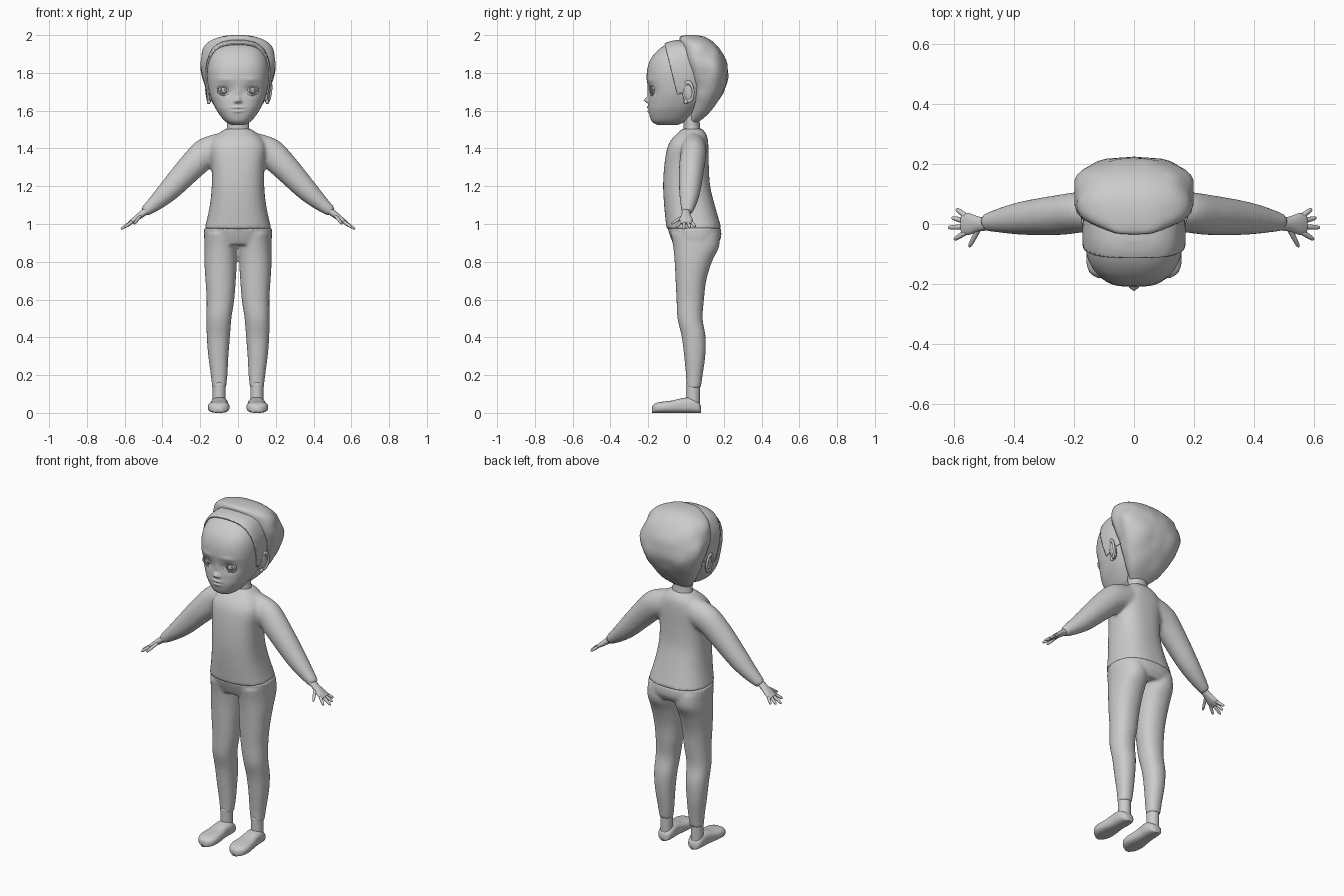
import bpy, bmesh, math
from mathutils import Vector, Matrix, noise

if "Cube" in bpy.data.objects:
    bpy.data.objects.remove(bpy.data.objects["Cube"])


def slab(z, xh, yf, yb, cx=0):
    """Horizontal cross-section: half width, front y, back y."""
    return Vector((cx, (yf + yb) / 2, z)), Vector((xh, 0, 0)), Vector((0, (yb - yf) / 2, 0))


def path(pts, s=1):
    """Cross-sections square to a path of (x, y, z, thickness, depth)."""
    P = [Vector((s * p[0], p[1], p[2])) for p in pts]
    out = []
    for i, p in enumerate(pts):
        t = (P[min(i + 1, len(P) - 1)] - P[max(i - 1, 0)]).normalized()
        u = t.cross(Vector((0, 1, 0))).normalized()
        out.append((P[i], u * p[3], u.cross(t) * p[4]))
    return out


def catmull(a, b, c, d, t):
    return 0.5 * (2 * b + (c - a) * t + (2 * a - 5 * b + 4 * c - d) * t * t
                  + (3 * b - a - 3 * c + d) * t ** 3)


def loft(bm, rings, seg=32, sub=4, n=2.0):
    """Skin smooth super-elliptical rings into a capped tube."""
    m, full = len(rings) - 1, []
    for i in range(m):
        q = [rings[max(0, min(m, i + k))] for k in (-1, 0, 1, 2)]
        for j in range(sub):
            full.append([catmull(*(r[k] for r in q), j / sub) for k in range(3)])
    full.append(rings[-1])
    rows = []
    for c, u, v in full:
        row = []
        for k in range(seg):
            a = 2 * math.pi * k / seg
            x, y = math.cos(a), math.sin(a)
            r = (abs(x) ** n + abs(y) ** n) ** (-1 / n)
            row.append(bm.verts.new(c + u * (x * r) + v * (y * r)))
        rows.append(row)
    for a, b in zip(rows, rows[1:]):
        for k in range(seg):
            bm.faces.new((a[k], a[(k + 1) % seg], b[(k + 1) % seg], b[k]))
    bm.faces.new(rows[0])
    bm.faces.new(rows[-1])


def finish(name, bm, voxel=0):
    bmesh.ops.recalc_face_normals(bm, faces=bm.faces)
    me = bpy.data.meshes.new(name)
    bm.to_mesh(me)
    bm.free()
    me.polygons.foreach_set("use_smooth", [True] * len(me.polygons))
    ob = bpy.data.objects.new(name, me)
    bpy.context.collection.objects.link(ob)
    if voxel:  # melt overlapping volumes into one smooth skin
        r = ob.modifiers.new("Blend", 'REMESH')
        r.mode, r.voxel_size, r.use_smooth_shade = 'VOXEL', voxel, True
        s = ob.modifiers.new("Soften", 'SMOOTH')
        s.factor, s.iterations = 0.5, 5
    return ob


def ball(name, loc, size, rot=(0, 0, 0)):
    bpy.ops.mesh.primitive_uv_sphere_add(segments=24, ring_count=14, radius=1, location=loc, rotation=rot)
    ob = bpy.context.object
    ob.name, ob.scale = name, size
    bpy.ops.object.shade_smooth()


def hoop(name, loc, major, minor, scale, rot):
    bpy.ops.mesh.primitive_torus_add(major_radius=major, minor_radius=minor, major_segments=32,
                                     minor_segments=8, location=loc, rotation=rot)
    ob = bpy.context.object
    ob.name, ob.scale = name, scale
    bpy.ops.object.shade_smooth()


# Shirt: torso and sleeves
bm = bmesh.new()
loft(bm, [slab(*r) for r in (
    (.972, .180, -.103, .188), (1.0, .170, -.106, .181), (1.1, .149, -.116, .152),
    (1.2, .139, -.121, .128), (1.3, .14, -.116, .121), (1.4, .15, -.10, .119),
    (1.45, .13, -.075, .115), (1.48, .10, -.045, .105), (1.505, .065, -.02, .085))], n=2.5)
for s in (1, -1):
    loft(bm, path([(.08, .04, 1.405, .08, .068), (.17, .04, 1.375, .08, .068),
                   (.25, .03, 1.30, .072, .067), (.363, .02, 1.18, .058, .057),
                   (.435, .013, 1.113, .043, .044), (.497, .005, 1.063, .027, .029)], s))
finish("shirt", bm, .01)

# Trousers: hips and legs
bm = bmesh.new()
loft(bm, [slab(*r) for r in ((.89, .172, -.065, .165), (.93, .18, -.082, .186),
                             (.98, .179, -.098, .185))], n=2.4)
for s in (1, -1):
    loft(bm, [slab(z, rx, f, b, s * cx) for z, cx, rx, f, b in (
        (.13, .1, .036, .003, .078), (.2, .1, .044, 0, .088), (.3, .104, .053, -.01, .102),
        (.4, .104, .061, -.022, .104), (.5, .101, .066, -.045, .088), (.6, .093, .073, -.05, .095),
        (.7, .092, .08, -.055, .107), (.8, .092, .086, -.06, .137), (.88, .09, .088, -.068, .175),
        (.95, .09, .085, -.08, .175))], n=2.2)
finish("trousers", bm, .008)

for s in (1, -1):
    side = "left" if s > 0 else "right"
    # Ankle and shoe
    bm = bmesh.new()
    loft(bm, [slab(z, .034, .002, .074, s * .1) for z in (.04, .09, .16)], 24)
    finish(side + "_ankle", bm)
    bm = bmesh.new()
    loft(bm, [(Vector((s * cx, y, h / 2)), Vector((w, 0, 0)), Vector((0, 0, h / 2)))
              for y, cx, w, h in ((.08, .098, .016, .035), (.068, .098, .036, .055), (.03, .098, .045, .08),
                                  (-.02, .1, .046, .078), (-.07, .101, .052, .066), (-.12, .102, .057, .06),
                                  (-.16, .102, .047, .052), (-.18, .102, .02, .036))], n=2.8)
    finish(side + "_shoe", bm)
    # Hand: palm, four fingers and thumb
    bm = bmesh.new()
    loft(bm, path([(.475, 0, 1.077, .020, .022), (.515, 0, 1.048, .017, .024),
                   (.55, 0, 1.021, .014, .036), (.574, 0, 1.004, .009, .034)], s), 20)
    for base, tip in (((.56, -.027, 1.012), (.60, -.052, .982)), ((.565, -.009, 1.01), (.62, -.012, .972)),
                      ((.565, .01, 1.01), (.608, .021, .978)), ((.56, .026, 1.012), (.593, .05, .985)),
                      ((.515, -.01, 1.045), (.55, -.077, 1.0))):
        a, b = Vector(base), Vector(tip)
        loft(bm, path([(*a.lerp(b, t), r, r) for t, r in ((0, .009), (.5, .0085), (.88, .0065), (1, .002))], s), 10, 3)
    finish(side + "_hand", bm)

# Neck
bm = bmesh.new()
loft(bm, [slab(1.46, .075, -.02, .09), slab(1.51, .059, -.012, .075), slab(1.6, .06, -.02, .07)])
finish("neck", bm)

# Head with sculpted face
SKULL = ((1.523, .03, -.15, -.05), (1.545, .07, -.182, .0), (1.60, .112, -.198, .06),
         (1.65, .137, -.198, .1), (1.70, .153, -.197, .12), (1.77, .163, -.208, .14),
         (1.83, .163, -.203, .14), (1.88, .153, -.183, .13), (1.925, .127, -.143, .1),
         (1.955, .085, -.095, .06), (1.967, .03, -.05, .0))
BUMPS = ((.07, 1.71, .032, .024, -.014),    # eye sockets
         (.07, 1.765, .04, .012, .004),     # brows
         (.0, 1.655, .013, .013, .024),     # nose tip
         (.014, 1.648, .008, .008, .01),    # nostrils
         (.0, 1.69, .012, .03, .008),       # nose bridge
         (.0, 1.617, .026, .006, .009),     # upper lip
         (.0, 1.597, .022, .006, .009),     # lower lip
         (.0, 1.607, .026, .003, -.006))    # mouth line
bm = bmesh.new()
loft(bm, [slab(*r) for r in SKULL], 120, 10, 2.5)
for v in bm.verts:
    if v.co.y < -.08:
        x, z = abs(v.co.x), v.co.z
        v.co.y -= sum(h * math.exp(-((x - cx) / sx) ** 2 - ((z - cz) / sz) ** 2)
                      for cx, cz, sx, sz, h in BUMPS)
finish("head", bm)

# Combed-back front hair: a shell over the skull, trimmed at the hairline
bm = bmesh.new()
loft(bm, [slab(z + .006 * (z > 1.9), w + .008, f - .008, b) for z, w, f, b in SKULL[3:]], 64, 6, 2.5)
for point, normal in (((0, -.1, 1.9), (0, 1, .25)), ((0, 0, 1.7), (0, -.35, 1))):
    bmesh.ops.bisect_plane(bm, geom=bm.verts[:] + bm.edges[:] + bm.faces[:], plane_co=point,
                           plane_no=normal, clear_inner=True)
ob = finish("front_hair", bm)
sol = ob.modifiers.new("Thickness", 'SOLIDIFY')
sol.thickness, sol.offset = .008, -1

# Full back hair with soft lumps
bm = bmesh.new()
loft(bm, [slab(*r) for r in (
    (1.535, .05, .01, .06), (1.58, .095, .02, .115), (1.65, .14, .03, .172), (1.72, .172, .025, .208),
    (1.80, .2, .0, .225), (1.87, .197, -.02, .21), (1.93, .178, -.03, .175), (1.97, .142, -.035, .135),
    (1.992, .09, -.03, .095), (2.0, .03, .0, .05))], 40, 3, 2.4)
for v in bm.verts:
    k = 1 + .07 * noise.noise(Vector((abs(v.co.x), v.co.y, v.co.z)) * 14)
    v.co.x *= k
    v.co.y = .08 + (v.co.y - .08) * k
finish("back_hair", bm)

for s in (1, -1):
    side = "left" if s > 0 else "right"
    # Eye: ball, iris ring, pupil and lids
    turn = s * .2
    face = (math.pi / 2, 0, turn)
    ball(side + "_eyeball", (s * .07, -.155, 1.71), (.037, .034, .031), (0, 0, turn))
    hoop(side + "_iris", (s * .076, -.187, 1.71), .016, .003, (1, 1, 1), face)
    ball(side + "_pupil", (s * .076, -.188, 1.71), (.007, .003, .007), (0, 0, turn))
    hoop(side + "_eyelids", (s * .071, -.180, 1.71), .037, .005, (1, .78, 1), face)
    # Ear: body, rim and lobe
    tilt = (.15, s * .12, -s * .25)
    ball(side + "_ear", (s * .155, .01, 1.695), (.014, .028, .055), tilt)
    hoop(side + "_ear_rim", (s * .163, .012, 1.7), .028, .007, (1.75, 1, 1),
         (.15, math.pi / 2 + s * .12, -s * .25))
    ball(side + "_ear_lobe", (s * .155, .0, 1.648), (.01, .012, .014))
